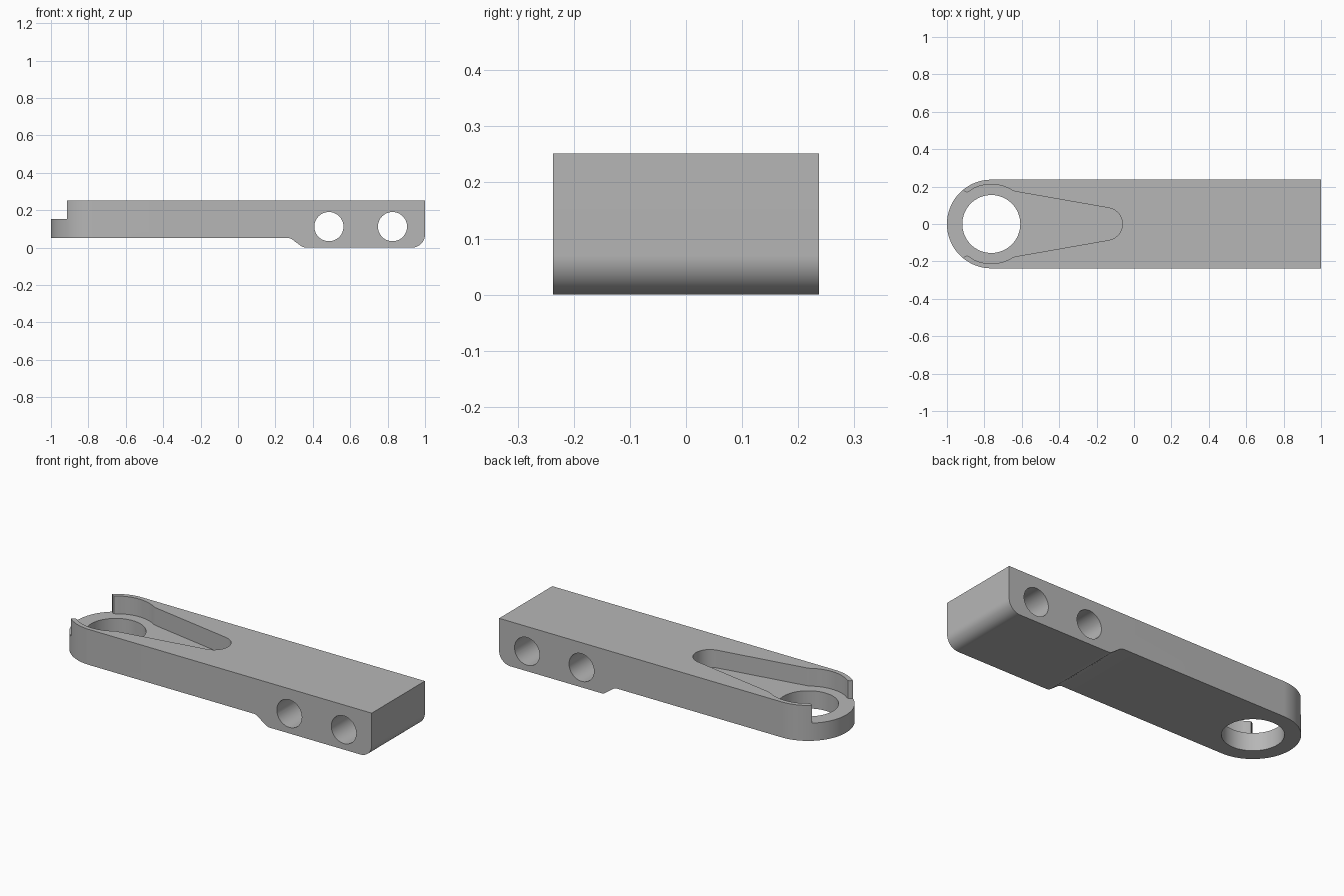
import bpy, bmesh, math
from mathutils import Vector

default = bpy.data.objects.get("Cube")
if default:
    bpy.data.objects.remove(default, do_unlink=True)

grey = bpy.data.materials.new("plain grey")
grey.use_nodes = True
colour = (0.47, 0.47, 0.47, 1)
grey.diffuse_color = colour
grey.node_tree.nodes["Principled BSDF"].inputs["Base Color"].default_value = colour


def arc(cx, cy, r, start, end, steps=32):
    angles = [math.radians(start + (end - start) * i / steps) for i in range(steps + 1)]
    return [(cx + r * math.cos(a), cy + r * math.sin(a)) for a in angles]


def prism(name, outline, low, high, along_y=False):
    """Extrude an outline along z, or an x-z outline along y."""
    bm = bmesh.new()
    place = (lambda a, b: (a, low, b)) if along_y else (lambda a, b: (a, b, low))
    face = bm.faces.new([bm.verts.new(place(a, b)) for a, b in outline])
    shift = Vector((0, high - low, 0)) if along_y else Vector((0, 0, high - low))
    result = bmesh.ops.extrude_face_region(bm, geom=[face])
    moved = [v for v in result["geom"] if isinstance(v, bmesh.types.BMVert)]
    bmesh.ops.translate(bm, verts=moved, vec=shift)
    bmesh.ops.recalc_face_normals(bm, faces=bm.faces)
    mesh = bpy.data.meshes.new(name)
    bm.to_mesh(mesh)
    bm.free()
    obj = bpy.data.objects.new(name, mesh)
    mesh.materials.append(grey)
    bpy.context.collection.objects.link(obj)
    return obj


def combine(target, tool, operation):
    tool.hide_render = True
    mod = target.modifiers.new("cut", 'BOOLEAN')
    mod.object, mod.operation, mod.solver = tool, operation, 'EXACT'
    bpy.context.view_layer.objects.active = target
    bpy.ops.object.modifier_apply(modifier=mod.name)
    bpy.data.objects.remove(tool, do_unlink=True)


EYE, HALF, TOP = -0.763, 0.237, 0.252

# Arm: side profile with stepped underside and rounded lower corner
side = [(-1.1, TOP), (-1.1, 0.052)]
side += arc(0.262, 0.002, 0.05, 90, 45, 8)
side += arc(0.365, 0.05, 0.05, 230, 270, 8)
side += arc(0.93, 0.07, 0.07, 270, 360, 16)
side += [(1, TOP)]
arm = prism("clamp_arm", side, -0.3, 0.3, True)

# Rounded end in plan
plan = arc(EYE, 0, HALF, 90, 270, 64) + [(1.1, -HALF), (1.1, HALF)]
combine(arm, prism("plan_cutter", plan, -0.1, 0.4), 'INTERSECT')

# Tapered pocket, open at the rounded end
upper = [(-1.1, 0.35), (-0.935, 0.205), (-0.902, 0.172), (-0.893, 0.169), (-0.884, 0.172)]
upper += arc(EYE, 0, 0.212, 118, 62, 24) + [(-0.65, 0.179), (-0.636, 0.174)]
tip = arc(-0.149, 0, 0.087, 80, -80, 32)
pocket = upper + tip + [(x, -y) for x, y in reversed(upper)]
combine(arm, prism("pocket_cutter", pocket, 0.152, 0.4), 'DIFFERENCE')

# Eye hole and two cross holes
combine(arm, prism("eye_cutter", arc(EYE, 0, 0.155, 0, 354.375, 63), -0.1, 0.4), 'DIFFERENCE')
for x in (0.486, 0.826):
    hole = arc(x, 0.112, 0.078, 0, 352.5, 47)
    combine(arm, prism("hole_cutter", hole, -0.4, 0.4, True), 'DIFFERENCE')

# Smooth curved walls, keep edges sharp
bpy.ops.object.select_all(action='DESELECT')
arm.select_set(True)
bpy.context.view_layer.objects.active = arm
bpy.ops.object.shade_smooth_by_angle(angle=math.radians(30))
